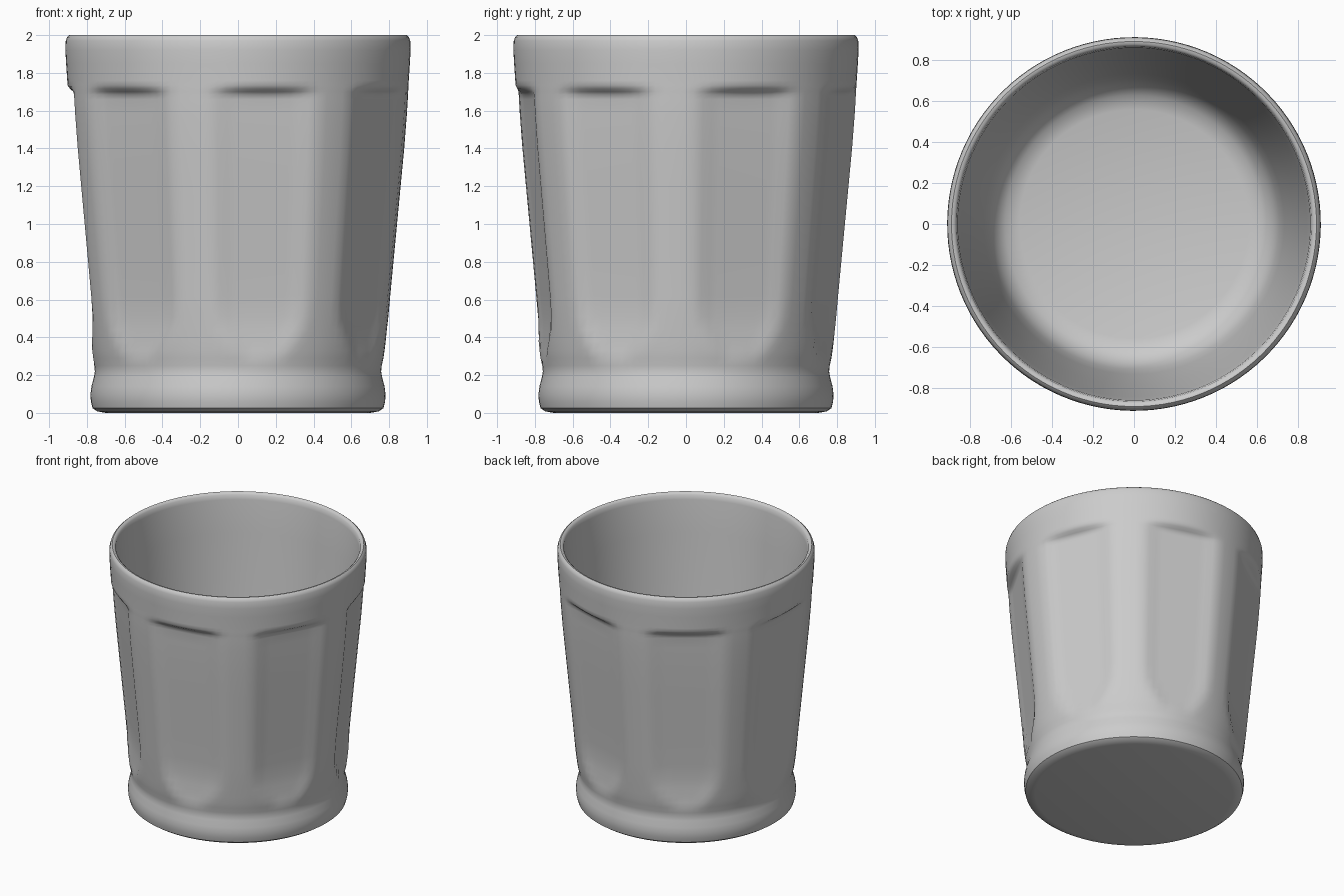
import bpy, bmesh, math

if "Cube" in bpy.data.objects:
    bpy.data.objects.remove(bpy.data.objects["Cube"])

PANELS = 7
SEGS = PANELS * 16
STEP = 2 * math.pi / PANELS
FIRST = math.radians(9)        # first panel centre, measured from -y towards +x
HALF = math.radians(18)


def smooth(a, b, v):
    t = max(0.0, min(1.0, (v - a) / (b - a)))
    return t * t * (3 - 2 * t)


# Outer profile (radius, height), base to rim
outer = [(0.70, 0.0), (0.745, 0.008), (0.77, 0.025), (0.779, 0.06), (0.781, 0.10),
         (0.776, 0.14), (0.763, 0.19), (0.758, 0.22), (0.761, 0.25), (0.77, 0.29),
         (0.776, 0.33), (0.782, 0.38), (0.788, 0.44), (0.796, 0.51), (0.806, 0.62),
         (0.823, 0.80), (0.842, 1.0), (0.861, 1.2), (0.88, 1.4), (0.894, 1.58),
         (0.899, 1.66), (0.900, 1.685), (0.901, 1.70), (0.902, 1.715), (0.903, 1.735),
         (0.904, 1.76), (0.910, 1.85), (0.914, 1.92), (0.912, 1.97), (0.905, 1.99),
         (0.893, 2.0)]
# Inner profile, rim to floor
inner = [(0.88, 1.998), (0.868, 1.985), (0.862, 1.95), (0.845, 1.7), (0.79, 1.1),
         (0.735, 0.5), (0.71, 0.34), (0.68, 0.26), (0.63, 0.21), (0.56, 0.19)]


def panel_radius(r, z, d):
    """Cut a flat panel into the wall; d is the angle from the panel centre."""
    if z < 0.25 or z > 1.74:
        return r
    narrow = smooth(0.25, 0.55, z)
    w = HALF * (0.45 + 0.55 * narrow)
    if abs(d) >= w:
        return r
    amount = smooth(0.25, 0.36, z) * (1 - smooth(1.675, 1.735, z))
    flat = r * math.cos(w) / math.cos(d)
    lip = 0.009 * smooth(0, 0.25, 1 - abs(d) / w)
    return r + (flat - lip - r) * amount


bm = bmesh.new()
rings = []
for i, (r, z) in enumerate(outer + inner):
    ring = []
    for k in range(SEGS):
        a = FIRST + 2 * math.pi * k / SEGS
        d = (a - FIRST + STEP / 2) % STEP - STEP / 2
        rr = panel_radius(r, z, d) if i < len(outer) else r
        ring.append(bm.verts.new((rr * math.sin(a), -rr * math.cos(a), z)))
    rings.append(ring)

# Skin the rings, then close the base and the inside floor
for lo, hi in zip(rings, rings[1:]):
    for k in range(SEGS):
        n = (k + 1) % SEGS
        bm.faces.new((lo[k], lo[n], hi[n], hi[k]))
bm.faces.new(rings[0][::-1])
bm.faces.new(rings[-1])
bmesh.ops.recalc_face_normals(bm, faces=bm.faces)

mesh = bpy.data.meshes.new("tumbler")
bm.to_mesh(mesh)
bm.free()
tumbler = bpy.data.objects.new("tumbler", mesh)
bpy.context.collection.objects.link(tumbler)
bpy.context.view_layer.objects.active = tumbler
tumbler.select_set(True)
bpy.ops.object.shade_smooth_by_angle(angle=math.radians(40))
